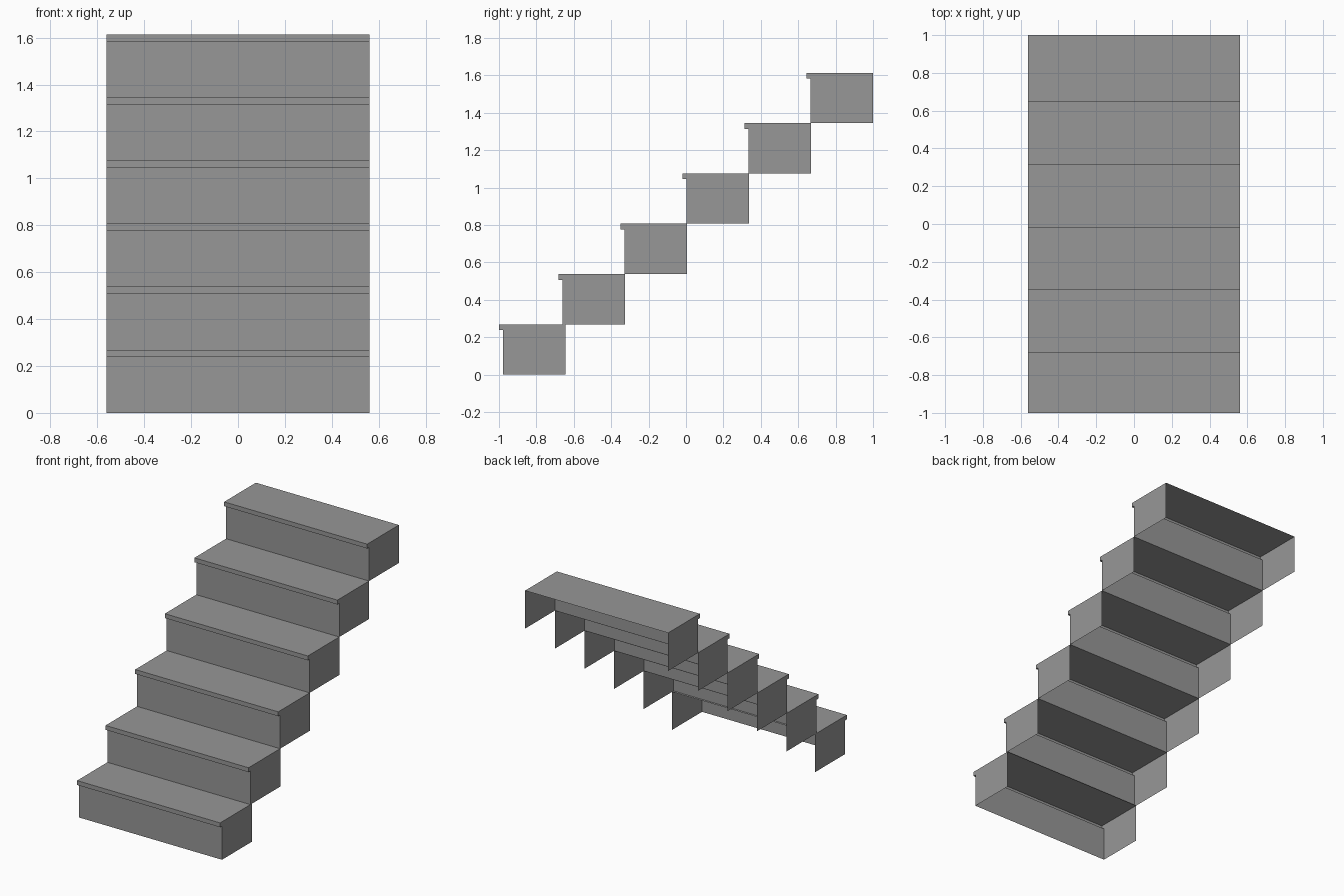
import bpy
import bmesh

if "Cube" in bpy.data.objects:
    bpy.data.objects.remove(bpy.data.objects["Cube"])

HALF_WIDTH = 0.56
RISE = 0.269
LIP_DEPTH, LIP_HEIGHT = 0.021, 0.031
STEP_DEPTH = 0.355
FRONT_EDGES = [-1.0, -0.682, -0.35, -0.019, 0.312, 0.645]

grey = bpy.data.materials.new("stone grey")
grey.use_nodes = True
colour = (0.31, 0.31, 0.31, 1)
grey.diffuse_color = colour
grey.node_tree.nodes["Principled BSDF"].inputs["Base Color"].default_value = colour


def build_step(name, front, bottom):
    """Hollow step: riser, overhanging lip, tread and two sides; open behind and below."""
    top = bottom + RISE
    riser = front + LIP_DEPTH
    back = front + STEP_DEPTH
    profile = [
        (riser, bottom),
        (riser, top - LIP_HEIGHT),
        (front, top - LIP_HEIGHT),
        (front, top),
        (back, top),
        (back, bottom),
    ]
    bm = bmesh.new()
    right = [bm.verts.new((-HALF_WIDTH, y, z)) for y, z in profile]
    left = [bm.verts.new((HALF_WIDTH, y, z)) for y, z in profile]

    # Riser, lip underside, lip front and tread
    for i in range(4):
        bm.faces.new((right[i], left[i], left[i + 1], right[i + 1]))

    # Side panels
    bm.faces.new(right)
    bm.faces.new(left[::-1])

    mesh = bpy.data.meshes.new(name)
    bmesh.ops.recalc_face_normals(bm, faces=bm.faces)
    bm.normal_update()
    # Keep the tread facing up so the whole shell faces outwards
    tread = max(bm.faces, key=lambda f: f.calc_center_median().z)
    if tread.normal.z < 0:
        bmesh.ops.reverse_faces(bm, faces=bm.faces)
    bm.to_mesh(mesh)
    bm.free()
    mesh.materials.append(grey)
    step = bpy.data.objects.new(name, mesh)
    bpy.context.collection.objects.link(step)


# Flight of steps
for number, front in enumerate(FRONT_EDGES):
    build_step(f"step_{number + 1}", front, number * RISE)
